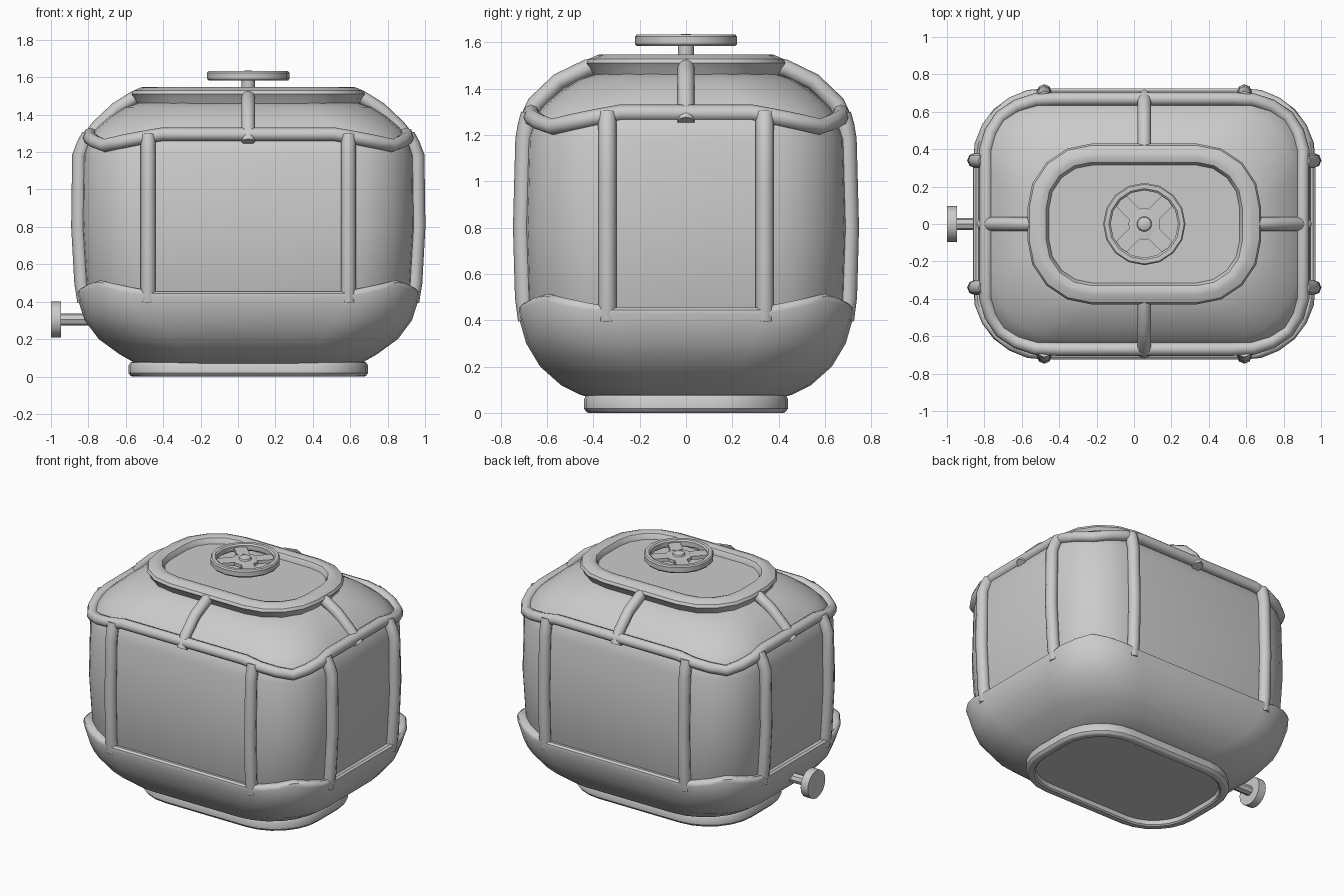
import bpy, bmesh, math
from mathutils import Matrix, Vector

if "Cube" in bpy.data.objects:
    bpy.data.objects.remove(bpy.data.objects["Cube"])

CX = 0.055          # body centre in x
N = 6               # segments per rounded corner
TAU = 2 * math.pi

# outer profile: z, half width x, half width y, corner radius
OUTER = [(.06, .58, .40, .33), (.08, .62, .46, .34), (.12, .69, .54, .36), (.2, .80, .63, .39),
         (.3, .875, .69, .4), (.44, .92, .73, .4), (.8, .94, .74, .4), (1.18, .935, .73, .4),
         (1.27, .90, .715, .4), (1.36, .83, .675, .4), (1.455, .73, .575, .38),
         (1.525, .62, .43, .33), (1.545, .5, .33, .3)]
# recessed skin that shows between the bars
INNER = [(.3, .82, .63, .37), (.45, .87, .685, .37), (.8, .89, .695, .37), (1.18, .885, .685, .37),
         (1.27, .86, .655, .37), (1.33, .81, .61, .36), (1.39, .74, .54, .35),
         (1.44, .66, .46, .33), (1.47, .57, .37, .30)]


def profile(z):
    for a, b in zip(OUTER, OUTER[1:]):
        if z <= b[0]:
            t = max(0, (z - a[0]) / (b[0] - a[0]))
            return [p + (q - p) * t for p, q in zip(a[1:], b[1:])]
    return OUTER[-1][1:]


def outline(hx, hy, r, z, n=N):
    pts = []
    for k, (sx, sy) in enumerate([(1, 1), (-1, 1), (-1, -1), (1, -1)]):
        for j in range(n + 1):
            a = (k + j / n) * math.pi / 2
            pts.append(Vector((CX + sx * (hx - r) + r * math.cos(a),
                               sy * (hy - r) + r * math.sin(a), z)))
    return pts


def skin_row(z, off, peak=0):
    """Row on the outer skin, moved inward by off, lifted towards each corner by peak."""
    row = []
    for i in range(4 * (N + 1)):
        zz = z + peak * (1 - abs(2 * (i % (N + 1)) / N - 1))
        hx, hy, r = profile(zz)
        row.append(outline(hx - off, hy - off, r - off * .5, zz)[i])
    return row


def finish(ob, angle=35):
    bpy.ops.object.select_all(action='DESELECT')
    bpy.context.view_layer.objects.active = ob
    ob.select_set(True)
    if ob.type == 'CURVE':
        bpy.ops.object.convert(target='MESH')
        ob = bpy.context.object
    bpy.ops.object.shade_smooth_by_angle(angle=math.radians(angle))
    return ob


def loft(name, rows, cap_start=False, cap_end=False, ring=False, angle=35):
    bm = bmesh.new()
    vs = [[bm.verts.new(p) for p in row] for row in rows]
    pairs = list(zip(vs, vs[1:])) + ([(vs[-1], vs[0])] if ring else [])
    for a, b in pairs:
        for i in range(len(a)):
            j = (i + 1) % len(a)
            bm.faces.new((a[i], a[j], b[j], b[i]))
    if cap_start:
        bm.faces.new(vs[0][::-1])
    if cap_end:
        bm.faces.new(vs[-1])
    bmesh.ops.recalc_face_normals(bm, faces=bm.faces)
    me = bpy.data.meshes.new(name)
    bm.to_mesh(me)
    bm.free()
    ob = bpy.data.objects.new(name, me)
    bpy.context.collection.objects.link(ob)
    return finish(ob, angle)


def bars(name, paths, radius=.04, cyclic=False):
    cu = bpy.data.curves.new(name, 'CURVE')
    cu.dimensions = '3D'
    cu.bevel_depth = radius
    cu.bevel_resolution = 2
    cu.use_fill_caps = True
    for path in paths:
        sp = cu.splines.new('POLY')
        sp.points.add(len(path) - 1)
        for p, co in zip(sp.points, path):
            p.co = (*co, 1)
        sp.use_cyclic_u = cyclic
    ob = bpy.data.objects.new(name, cu)
    bpy.context.collection.objects.link(ob)
    return finish(ob, 50)


def circle(r, z, n=16):
    return [Vector((CX + r * math.cos(TAU * i / n), r * math.sin(TAU * i / n), z)) for i in range(n)]


# recessed inner body, closed at the top
loft("inner_body", [outline(hx, hy, r, z) for z, hx, hy, r in INNER], True, True)

# lower shell with a rounded lip that peaks at the corners
lower = [skin_row(z, 0) for z in (.06, .08, .12, .16, .2, .25, .3, .36)]
lower += [skin_row(.425, 0, .06), skin_row(.445, .006, .06), skin_row(.455, .02, .06), skin_row(.445, .075, .06)]
loft("lower_shell", lower, True, angle=40)

# foot ring with recessed underside
loft("foot", [outline(hx, hx - .2, .33 - (.64 - hx), z) for hx, z in
              ((.60, .085), (.63, .075), (.64, .06), (.64, .018), (.63, .004), (.62, 0),
               (.59, 0), (.58, .008), (.575, .035))], cap_end=True)

# upright bars beside the panels
zs = [.40, .5, .65, .8, 1.0, 1.18, 1.24, 1.29]
paths = []
for sx in (1, -1):
    for sy in (1, -1):
        paths.append([(CX + sx * .535, sy * (profile(z)[1] - .033), z) for z in zs])
        paths.append([(CX + sx * (profile(z)[0] - .033), sy * .34, z) for z in zs])
bars("upright_bars", paths)

# upper belt dipping at the corners
bars("upper_belt", [skin_row(1.295, .035, -.06)], .036, True)

# four roof bars from belt to hatch ring
zs = [1.28, 1.36, 1.455, 1.515]
roof = []
for s in (1, -1):
    roof.append([(CX + s * (profile(z)[0] - .025), 0, z - .025) for z in zs] + [(CX + s * .55, 0, 1.50)])
    roof.append([(CX, s * (profile(z)[1] - .025), z - .025) for z in zs] + [(CX, s * .36, 1.50)])
bars("roof_bars", roof, .037)

# hatch ring and plate
ring = [(.58, 1.43), (.61, 1.49), (.625, 1.51), (.615, 1.528), (.575, 1.546), (.55, 1.548),
        (.525, 1.54), (.515, 1.525), (.505, 1.49), (.505, 1.43)]
loft("hatch_ring", [outline(hx, hx - .195, .34 - (.62 - hx), z, 4) for hx, z in ring], ring=True)
loft("hatch_plate", [outline(.53, .35, .25, 1.44, 4), outline(.53, .35, .25, 1.505, 4)], True, True)

# hand wheel: rim, hub, stem, spokes
loft("wheel_rim", [circle(r, z) for r, z in
                   ((.19, 1.583), (.213, 1.583), (.22, 1.592), (.22, 1.624), (.213, 1.633),
                    (.19, 1.633), (.18, 1.624), (.18, 1.592))], ring=True)
loft("wheel_hub", [circle(r, z) for r, z in
                   ((.085, 1.59), (.085, 1.612), (.04, 1.615), (.036, 1.627), (.02, 1.635))], True, True)
loft("wheel_stem", [circle(.035, 1.49, 12), circle(.035, 1.6, 12)], True, True)
for k in range(4):
    a = math.radians(45 + 90 * k)
    bpy.ops.mesh.primitive_cube_add(size=1, location=(CX + .13 * math.cos(a), .13 * math.sin(a), 1.602),
                                    rotation=(0, 0, a))
    spoke = bpy.context.object
    spoke.name = f"wheel_spoke_{k + 1}"
    spoke.scale = (.12, .08, .024)

# side drain valve: stem and round knob
for name, r, x0, x1, n in (("valve_stem", .033, -.96, -.76, 8), ("valve_knob", .096, -1.0, -.945, 16)):
    bpy.ops.mesh.primitive_cylinder_add(vertices=n, radius=r, depth=x1 - x0,
                                        location=((x0 + x1) / 2, 0, .305), rotation=(0, math.pi / 2, 0))
    bpy.context.object.name = name
    finish(bpy.context.object)
